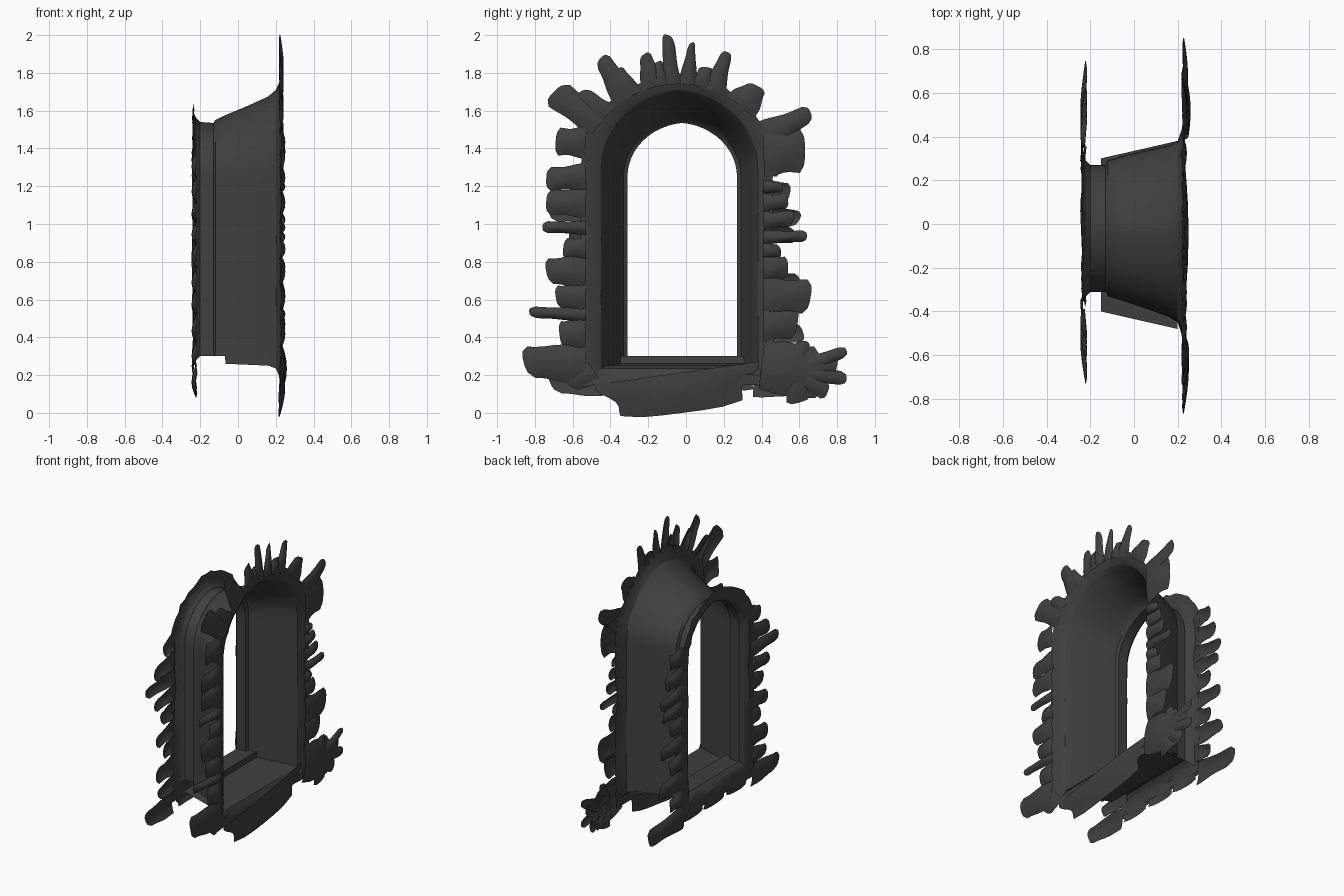
import bpy, bmesh, math, random
from mathutils import Vector

if "Cube" in bpy.data.objects:
    bpy.data.objects.remove(bpy.data.objects["Cube"])

random.seed(4)
MAT = bpy.data.materials.new("dark_stone")
MAT.diffuse_color = (0.05, 0.05, 0.05, 1)
MAT.use_nodes = True
MAT.node_tree.nodes["Principled BSDF"].inputs["Base Color"].default_value = MAT.diffuse_color


def finish(name, bm, angle=40):
    bmesh.ops.recalc_face_normals(bm, faces=bm.faces)
    me = bpy.data.meshes.new(name)
    bm.to_mesh(me)
    bm.free()
    ob = bpy.data.objects.new(name, me)
    bpy.context.collection.objects.link(ob)
    me.materials.append(MAT)
    bpy.ops.object.select_all(action='DESELECT')
    ob.select_set(True)
    bpy.context.view_layer.objects.active = ob
    bpy.ops.object.shade_smooth_by_angle(angle=math.radians(angle))
    return ob


def contour(x, yl, yr, zb, zs, apex):
    """Closed window outline: left jamb, slightly pointed arch, right jamb, sill."""
    mid, w, pts = (yl + yr) / 2, (yr - yl) / 2, []
    for i in range(14):
        pts.append((x, yl, zb + (zs - zb) * i / 14))
    for i in range(25):
        t = math.pi * i / 24
        s = min(t, math.pi - t) / (math.pi / 2)
        pts.append((x, mid - w * math.cos(t), zs + (apex - zs) * (0.86 * math.sin(t) + 0.14 * s)))
    for i in range(1, 15):
        pts.append((x, yr, zs + (zb - zs) * i / 14))
    for i in range(1, 8):
        pts.append((x, yr + (yl - yr) * i / 8, zb))
    return pts


def loft(name, rings, wobble=0.0):
    bm = bmesh.new()
    rows = []
    for k, r in enumerate(rings):
        j = wobble if k else 0
        rows.append([bm.verts.new([c + random.uniform(-j, j) for c in p]) for p in r])
    n = len(rows[0])
    for a, b in zip(rows, rows[1:]):
        for i in range(n):
            bm.faces.new((a[i], a[(i + 1) % n], b[(i + 1) % n], b[i]))
    return finish(name, bm)


def stone(bm, x, base, tip, w0, w1, bulge):
    """One thin, bulging masonry patch with a rounded ragged tip."""
    b, t = Vector(base), Vector(tip)
    d = t - b
    side = Vector((-d.y, d.x)).normalized()
    rows, nu, nv = [], 7, 6
    skew = random.uniform(-0.08, 0.08)
    for i in range(nu + 1):
        u, row = i / nu, []
        for j in range(nv + 1):
            v = 2 * j / nv - 1
            length = u * (1 - 0.12 * v ** 4 + skew * v * u)
            w = (w0 + (w1 - w0) * u) * (1 + 0.06 * math.sin(7 * u + 20 * skew)) / 2
            p = b + d * length + side * (v * w)
            h = bulge * (1 - v * v) * (0.35 + 0.65 * math.sin(math.pi * min(1, u * 0.9 + 0.1)))
            row.append(bm.verts.new((x + h - bulge * 0.4 * u, p.x, p.y)))
        rows.append(row)
    for r, s in zip(rows, rows[1:]):
        for j in range(nv):
            bm.faces.new((r[j], r[j + 1], s[j + 1], s[j]))


# Splayed reveal, including the stepped inner frame
loft("reveal", [
    contour(-0.22, -0.33, 0.29, 0.28, 1.25, 1.56),
    contour(-0.20, -0.31, 0.27, 0.30, 1.25, 1.54),
    contour(-0.13, -0.31, 0.27, 0.30, 1.25, 1.535),
    contour(-0.12, -0.33, 0.29, 0.30, 1.26, 1.55),
    contour(-0.07, -0.345, 0.305, 0.30, 1.27, 1.575),
    contour(-0.065, -0.347, 0.307, 0.26, 1.27, 1.577),
    contour(0.05, -0.385, 0.335, 0.255, 1.29, 1.625),
    contour(0.16, -0.425, 0.36, 0.25, 1.30, 1.675),
    contour(0.20, -0.45, 0.38, 0.235, 1.30, 1.71)])

# Outer masonry band that curls out of the reveal
loft("outer_band", [
    contour(0.20, -0.45, 0.38, 0.235, 1.30, 1.71),
    contour(0.222, -0.49, 0.42, 0.20, 1.30, 1.75),
    contour(0.23, -0.56, 0.46, 0.15, 1.30, 1.80)], 0.008)

# Inner-side moulding
loft("inner_moulding", [
    contour(-0.22, -0.33, 0.29, 0.28, 1.25, 1.56),
    contour(-0.24, -0.36, 0.32, 0.25, 1.26, 1.59),
    contour(-0.235, -0.42, 0.38, 0.17, 1.27, 1.645)], 0.006)

# Outer jamb stones: height, tip position, stone height
left = [(.26, -.86, .17), (.42, -.67, .14), (.52, -.83, .06), (.61, -.69, .12),
        (.75, -.74, .14), (.87, -.65, .10), (.98, -.76, .06), (1.11, -.74, .13),
        (1.25, -.74, .12), (1.43, -.69, .14)]
right = [(.47, .59, .15), (.62, .66, .17), (.77, .54, .11), (.86, .50, .07),
         (.93, .64, .06), (1.02, .57, .08), (1.11, .54, .08), (1.20, .51, .06),
         (1.38, .63, .22)]
bm = bmesh.new()
for z, tip, h in left:
    stone(bm, 0.23, (-0.53, z), (tip, z + random.uniform(-.015, .015)), h * 1.15, h, 0.025)
for z, tip, h in right:
    stone(bm, 0.23, (0.41, z), (tip, z + random.uniform(-.015, .015)), h * 1.15, h, 0.025)
finish("outer_jamb_stones", bm)

# Fan of arch stones: tip y, tip z, root width, tip width
fan = [(-.70, 1.70, .15, .15), (-.56, 1.70, .14, .08), (-.45, 1.88, .15, .09),
       (-.36, 1.82, .12, .06), (-.22, 1.90, .13, .07), (-.15, 1.86, .10, .05),
       (-.095, 2.0, .10, .06), (.03, 1.96, .10, .04), (.11, 1.83, .12, .08),
       (.22, 1.91, .13, .06), (.38, 1.73, .20, .11), (.66, 1.59, .17, .09)]
bm = bmesh.new()
for y, z, w0, w1 in fan:
    c = Vector((-0.04, 1.22))
    d = (Vector((y, z)) - c).normalized()
    stone(bm, 0.225, c + d * 0.52, (y, z), w0, w1, 0.02)
finish("outer_arch_stones", bm)

# Sill front stones and the broken lower right corner
bm = bmesh.new()
stone(bm, 0.225, (-0.05, 0.21), (-0.02, 0.0), 0.86, 0.62, 0.03)
stone(bm, 0.225, (-0.50, 0.24), (-0.62, 0.15), 0.16, 0.12, 0.02)
stone(bm, 0.23, (0.40, 0.25), (0.72, 0.21), 0.26, 0.28, 0.035)
for y, z, w in [(.85, .33, .06), (.80, .25, .08), (.85, .18, .07), (.75, .11, .10), (.60, .055, .14),
                (.62, .38, .08)]:
    stone(bm, 0.23, (0.58, 0.22), (y, z), 0.12, w, 0.02)
finish("sill_stones", bm)

# Inner-side jamb stones: height, stone height, left and right reach
inner = [(.17, .15, .72, .74), (.31, .11, .58, .50), (.44, .13, .60, .62),
         (.58, .12, .52, .50), (.70, .11, .60, .60), (.83, .12, .55, .50),
         (.95, .10, .62, .58), (1.06, .10, .72, .60), (1.18, .12, .62, .55),
         (1.31, .12, .52, .50)]
bm = bmesh.new()
for z, h, a, b in inner:
    for s, base, reach in ((-1, -0.40, a), (1, 0.36, b)):
        stone(bm, -0.225, (base, z), (s * reach, z - random.uniform(0, .04)), h * 1.1, h * .85, -0.025)
for y in (-.25, 0, .24):
    stone(bm, -0.225, (y, 0.19), (y, 0.12), 0.25, 0.22, -0.02)
finish("inner_jamb_stones", bm)

# Flat sill slab
bm = bmesh.new()
bm.faces.new([bm.verts.new(p) for p in
              ((-.15, -.40, .268), (.20, -.48, .24), (.20, .38, .24), (-.15, .30, .268))])
finish("sill_slab", bm)
